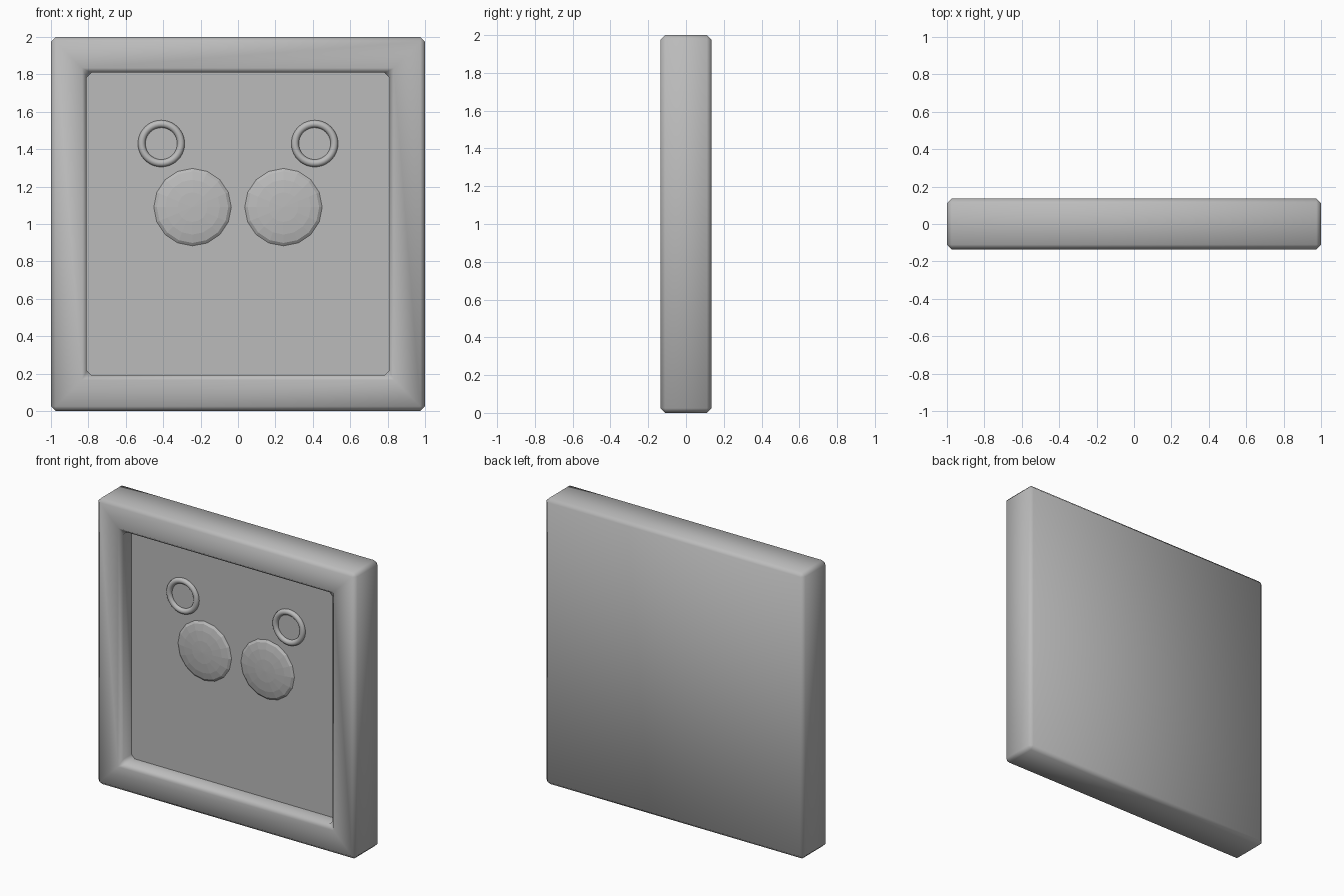
import bpy, bmesh, math
from mathutils import Matrix

default = bpy.data.objects.get("Cube")
if default:
    bpy.data.objects.remove(default, do_unlink=True)

grey = bpy.data.materials.new("plain grey")
grey.use_nodes = True
colour = (0.5, 0.5, 0.5, 1)
grey.diffuse_color = colour
grey.node_tree.nodes["Principled BSDF"].inputs["Base Color"].default_value = colour

HALF, DEPTH = 1.0, 0.135      # half size and half depth of the frame
OPENING = 0.73                # half size of the recess
FLOOR = -0.02                 # y of the recess floor
BEVEL = 0.025
TO_FRONT = Matrix.Rotation(math.pi / 2, 4, 'X')   # turns +z to -y


def make(name, bm, smooth):
    mesh = bpy.data.meshes.new(name)
    bmesh.ops.recalc_face_normals(bm, faces=bm.faces)
    bm.to_mesh(mesh)
    bm.free()
    mesh.materials.append(grey)
    for poly in mesh.polygons:
        poly.use_smooth = smooth
    obj = bpy.data.objects.new(name, mesh)
    bpy.context.collection.objects.link(obj)
    return obj


# Frame: a slab with a recess pushed into its front and chamfered edges
bm = bmesh.new()
bmesh.ops.create_cube(bm, size=2, matrix=Matrix.Translation((0, 0, HALF))
                      @ Matrix.Diagonal((HALF, DEPTH, HALF, 1)))
bm.faces.ensure_lookup_table()
front = min(bm.faces, key=lambda f: f.calc_center_median().y)
bmesh.ops.inset_region(bm, faces=[front], thickness=HALF - OPENING)
pushed = bmesh.ops.extrude_face_region(bm, geom=[front])
inner = [v for v in pushed["geom"] if isinstance(v, bmesh.types.BMVert)]
bmesh.ops.translate(bm, verts=inner, vec=(0, DEPTH + FLOOR, 0))
if front.is_valid:
    bmesh.ops.delete(bm, geom=[front], context='FACES_ONLY')


def keep_sharp(edge):
    """True for the flat mitre lines and the edges around the recess floor."""
    flat = edge.calc_face_angle(0) < 0.1
    return flat or all(abs(v.co.y - FLOOR) < 0.001 for v in edge.verts)


edges = [e for e in bm.edges if not keep_sharp(e)]
bmesh.ops.bevel(bm, geom=edges, offset=BEVEL, segments=1, affect='EDGES')
make("frame", bm, True)
frame = bpy.data.objects["frame"]
bpy.context.view_layer.objects.active = frame
frame.select_set(True)
bpy.ops.object.shade_smooth_by_angle(angle=math.radians(50))
frame.select_set(False)


def ring(name, x, z, major, minor):
    """Round ring half sunk into the recess floor."""
    bm = bmesh.new()
    circle = bmesh.ops.create_circle(bm, radius=minor, segments=12, matrix=Matrix.Translation(
        (major, 0, 0)) @ Matrix.Rotation(math.pi / 2, 4, 'X'))
    geom = circle["verts"] + bm.edges[:]
    bmesh.ops.spin(bm, geom=geom, cent=(0, 0, 0), axis=(0, 0, 1),
                   angle=2 * math.pi, steps=40, use_merge=True)
    bmesh.ops.remove_doubles(bm, verts=bm.verts, dist=0.0005)
    bm.transform(Matrix.Translation((x, FLOOR, z)) @ TO_FRONT)
    make(name, bm, True)


def dome(name, x, z, radius, height):
    """Shallow faceted dome on the recess floor."""
    bm = bmesh.new()
    bmesh.ops.create_uvsphere(bm, u_segments=16, v_segments=8, radius=1)
    bmesh.ops.bisect_plane(bm, geom=bm.verts[:] + bm.edges[:] + bm.faces[:],
                           plane_co=(0, 0, 0), plane_no=(0, 0, 1), clear_inner=True)
    bm.transform(Matrix.Translation((x, FLOOR, z)) @ TO_FRONT
                 @ Matrix.Diagonal((radius, radius, height, 1)))
    make(name, bm, False)


for side, sign in (("left", 1), ("right", -1)):
    ring(side + "_ring", sign * 0.41, 1.43, 0.105, 0.02)
    dome(side + "_dome", sign * 0.243, 1.09, 0.207, 0.03)
